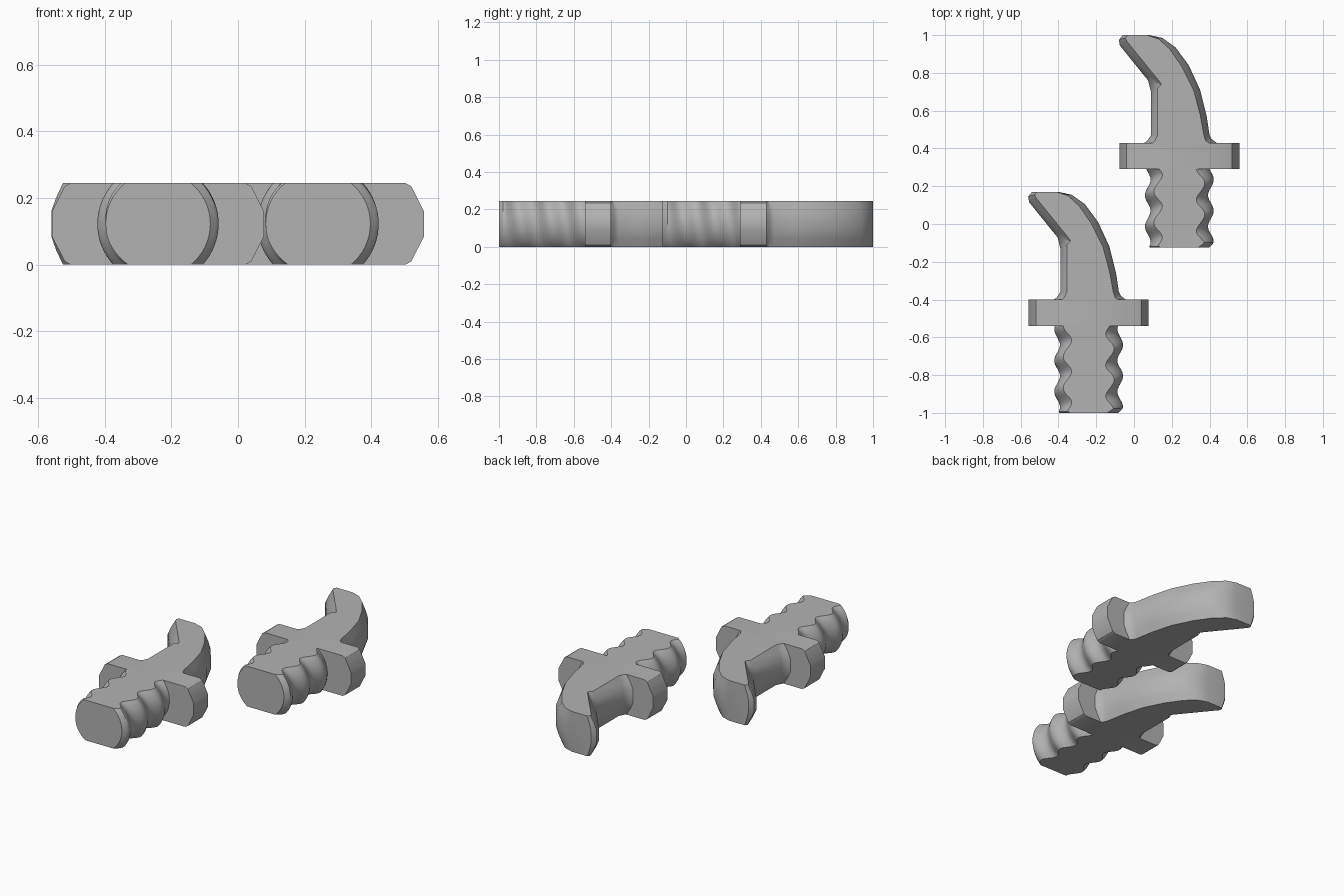
import bpy, bmesh, math

if "Cube" in bpy.data.objects:
    bpy.data.objects.remove(bpy.data.objects["Cube"])

H = 0.1225          # half thickness of the flat-sided plugs
grey = bpy.data.materials.new("plain grey")
grey.diffuse_color = (0.45, 0.45, 0.45, 1)
grey.use_nodes = True
grey.node_tree.nodes["Principled BSDF"].inputs["Base Color"].default_value = grey.diffuse_color


def loft(name, rings, loc):
    """Skin closed rings of points, cap both ends, smooth by angle."""
    bm = bmesh.new()
    rows = [[bm.verts.new(p) for p in ring] for ring in rings]
    n = len(rows[0])
    for a, b in zip(rows, rows[1:]):
        for i in range(n):
            j = (i + 1) % n
            bm.faces.new((a[i], a[j], b[j], b[i]))
    bm.faces.new(rows[0][::-1])
    bm.faces.new(rows[-1])
    bmesh.ops.recalc_face_normals(bm, faces=bm.faces)
    mesh = bpy.data.meshes.new(name)
    bm.to_mesh(mesh)
    bm.free()
    mesh.materials.append(grey)
    ob = bpy.data.objects.new(name, mesh)
    ob.location = loc
    bpy.context.collection.objects.link(ob)
    bpy.ops.object.select_all(action='DESELECT')
    ob.select_set(True)
    bpy.context.view_layer.objects.active = ob
    bpy.ops.object.shade_smooth_by_angle(angle=math.radians(32))


# Hook outline: outer x, y at mid height, then inset x, y on the flat faces
HOOK = [
    (-.20, .13, -.15, .13), (-.17, .15, -.13, .15), (-.15, .18, -.115, .18),
    (-.15, .41, -.115, .43), (-.165, .47, -.095, .45), (-.19, .50, -.115, .477),
    (-.315, .655, -.28, .68), (-.32, .685, -.285, .695), (-.30, .71, -.275, .71),
    (-.16, .71, -.17, .71), (-.09, .695, -.11, .69), (-.02, .645, -.05, .635),
    (.05, .55, .015, .54), (.11, .42, .075, .42), (.145, .28, .11, .29),
    (.16, .18, .13, .18), (.17, .16, .14, .15), (.21, .13, .17, .13)]
LEVELS = [(0, 1), (.045, .4), (.085, 0), (.16, 0), (.20, .4), (.245, 1)]


def hook(loc):
    rings = [[(ox + (ix - ox) * t, oy + (iy - oy) * t, z)
              for ox, oy, ix, iy in HOOK] for z, t in LEVELS]
    loft("hook", rings, loc)


def collar(loc):
    half = [(.318, .085), (.318, .16), (.28, .235), (.262, .245)]
    right = [(.262, 0), (.28, .01)] + half
    ring = right + [(-x, z) for x, z in reversed(right)]
    loft("collar", [[(x, y, z) for x, z in ring] for y in (0, .14)], loc)


def threaded_shank(length, loc, pitch=.165, steps=64, arc=16):
    rings = []
    for k in range(steps + 1):
        t = (length + .02) * k / steps      # distance from the free end

        def radius(th):
            wave = math.cos(2 * math.pi * ((t - .03) / pitch + th / (2 * math.pi)))
            return min(.167 + .015 * wave, .157 + t)

        ring = []
        for side in (0, math.pi):
            lim = [math.asin(H / .167)] * 2
            for _ in range(8):              # where the thread meets the flats
                lim = [math.asin(H / radius(side + s * a))
                       for s, a in zip((-1, 1), lim)]
            for i in range(arc + 1):
                th = side - lim[0] + (lim[0] + lim[1]) * i / arc
                r = radius(th)
                z = max(-H, min(H, r * math.sin(th)))
                ring.append((r * math.cos(th), t - length, H + z))
        rings.append(ring)
    loft("threaded_shank", rings, loc)


# Two hooked plugs, the front one with a slightly longer shank
for x, y, length in ((-.24, -.54, .46), (.24, .29, .415)):
    hook((x, y, 0))
    collar((x, y, 0))
    threaded_shank(length, (x, y, 0))
